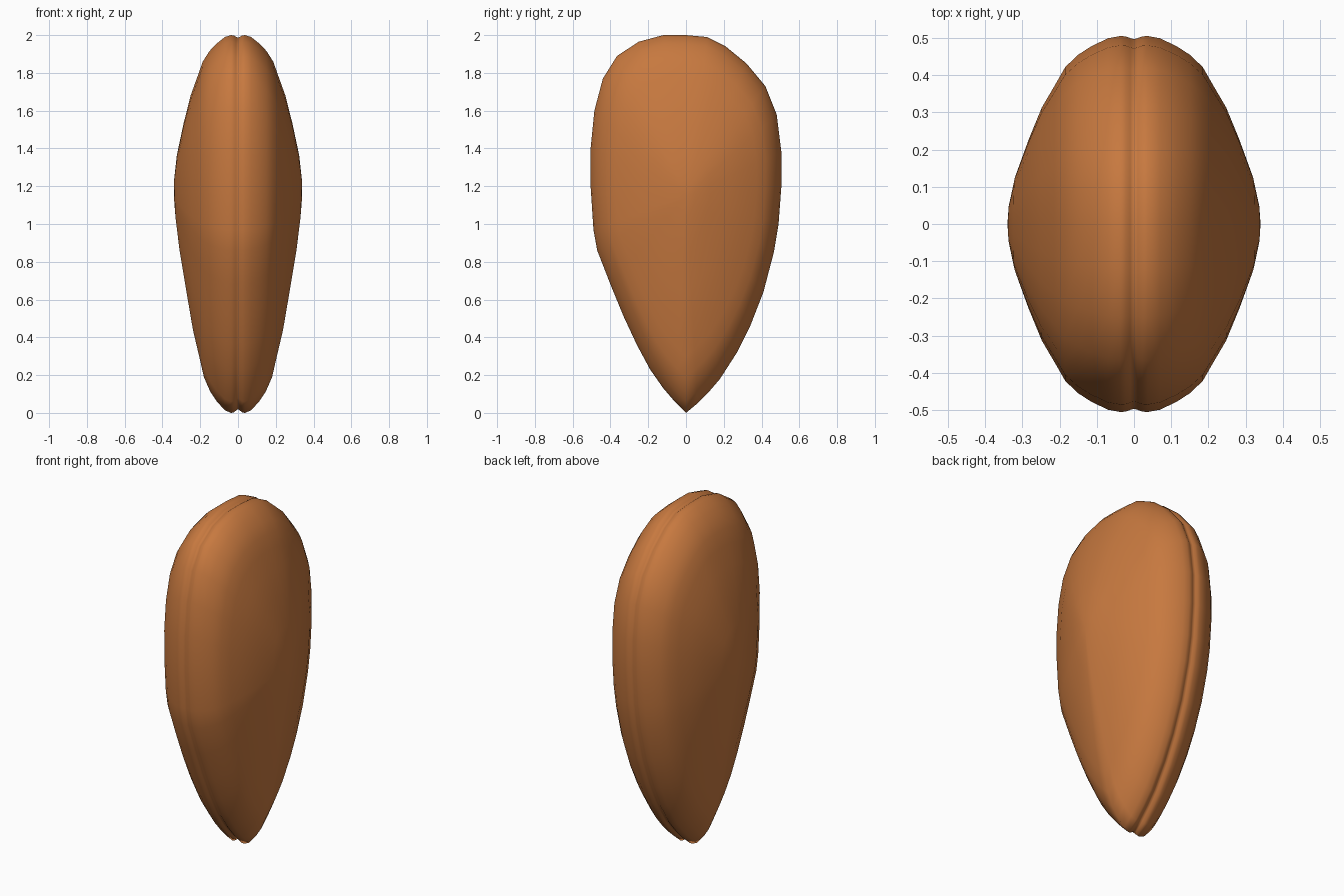
import bpy, bmesh

if "Cube" in bpy.data.objects:
    bpy.data.objects.remove(bpy.data.objects["Cube"])

# Rim outline seen from the side (y, z), counter-clockwise from the pointed tip
outline = [(0, .0), (.06, .05), (.12, .11), (.18, .18), (.27, .32), (.34, .46), (.41, .64), (.465, .85),
           (.49, 1.0), (.505, 1.2), (.505, 1.38), (.48, 1.58), (.42, 1.73), (.32, 1.85),
           (.21, 1.94), (.11, 1.99), (0, 2.0), (-.12, 2.0), (-.25, 1.965), (-.365, 1.89),
           (-.44, 1.77), (-.485, 1.6), (-.505, 1.4), (-.505, 1.2), (-.49, .97), (-.47, .86),
           (-.40, .68), (-.33, .51), (-.26, .36), (-.19, .23), (-.12, .13), (-.06, .06)]
CENTRE_Z = 1.15

# Dome section: (outline scale, half thickness) from the seam groove to the middle
section = [(.983, 0), (.989, .010), (.998, .022), (1, .037), (.988, .07), (.945, .115), (.9, .15),
           (.835, .184), (.74, .211), (.62, .246), (.45, .281), (.25, .318), (.1, .335)]

bm = bmesh.new()


def ring(scale, x):
    verts = []
    for y, z in outline:
        dz = (z - CENTRE_Z) * scale
        # upper part is slightly fuller than the lower part
        fuller = 1 + .12 * dz * (1 - scale)
        verts.append(bm.verts.new((x * fuller, y * scale, CENTRE_Z + dz)))
    return verts


def bridge(a, b):
    n = len(a)
    for i in range(n):
        j = (i + 1) % n
        bm.faces.new((a[i], a[j], b[j], b[i]))


# Both domed halves share the ring at the bottom of the groove
seam = ring(*section[0])
for side in (1, -1):
    previous = seam
    for scale, x in section[1:]:
        current = ring(scale, side * x)
        bridge(previous, current)
        previous = current
    pole = bm.verts.new((side * .34, 0, CENTRE_Z))
    for i in range(len(previous)):
        bm.faces.new((previous[i], previous[(i + 1) % len(previous)], pole))

bmesh.ops.recalc_face_normals(bm, faces=bm.faces)
for f in bm.faces:
    f.smooth = True
mesh = bpy.data.meshes.new("almond_seed")
bm.to_mesh(mesh)
bm.free()
seed = bpy.data.objects.new("almond_seed", mesh)
bpy.context.collection.objects.link(seed)

# Warm brown skin
skin = bpy.data.materials.new("warm brown")
skin.diffuse_color = (.57, .19, .05, 1)
skin.use_nodes = True
skin.node_tree.nodes["Principled BSDF"].inputs["Base Color"].default_value = skin.diffuse_color
mesh.materials.append(skin)
